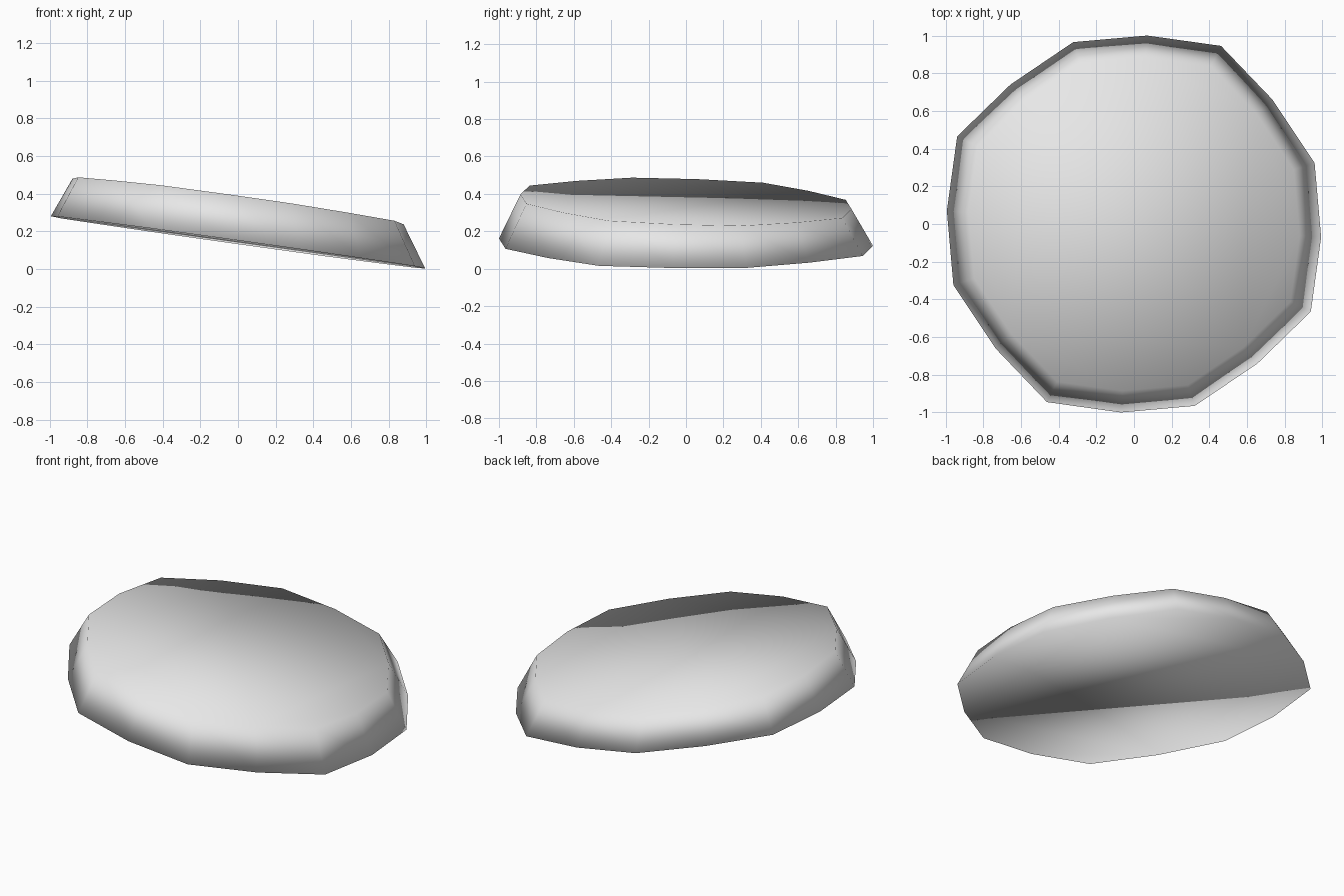
import bpy, bmesh
from mathutils import Vector

if "Cube" in bpy.data.objects:
    bpy.data.objects.remove(bpy.data.objects["Cube"], do_unlink=True)

grey = bpy.data.materials.new("light_grey")
grey.use_nodes = True
grey.diffuse_color = (0.8, 0.8, 0.8, 1)
grey.node_tree.nodes["Principled BSDF"].inputs["Base Color"].default_value = (0.8, 0.8, 0.8, 1)

# One quarter of the slightly uneven sixteen-sided outline
quarter = [(0.07, 1.0), (0.465, 0.945), (0.74, 0.66), (0.965, 0.325)]


def outline():
    points = list(quarter)
    for _ in range(3):
        points += [(y, -x) for x, y in points[-4:]]
    return points


def ring(bm, scale, height, slope_x, slope_y):
    """Scaled outline lying on a tilted plane."""
    verts = []
    for x, y in outline():
        x, y = x * scale * 0.993, y * scale
        verts.append(bm.verts.new((x, y, height + slope_x * x + slope_y * y)))
    return verts


# Tapered, tilted disc: wide base ring, narrower top ring
bm = bmesh.new()
base = ring(bm, 1.0, 0.142, -0.14, -0.01)
top = ring(bm, 0.885, 0.358, -0.14, -0.035)
count = len(base)
for i in range(count):
    j = (i + 1) % count
    bm.faces.new((base[i], base[j], top[j], top[i]))
bm.faces.new(top)
bm.faces.new(base)
bmesh.ops.recalc_face_normals(bm, faces=bm.faces)
bmesh.ops.triangulate(bm, faces=[f for f in bm.faces if len(f.verts) > 4])
for face in bm.faces:
    face.smooth = True

mesh = bpy.data.meshes.new("tilted_disc")
bm.to_mesh(mesh)
bm.free()
mesh.materials.append(grey)
disc = bpy.data.objects.new("tilted_disc", mesh)
bpy.context.collection.objects.link(disc)
